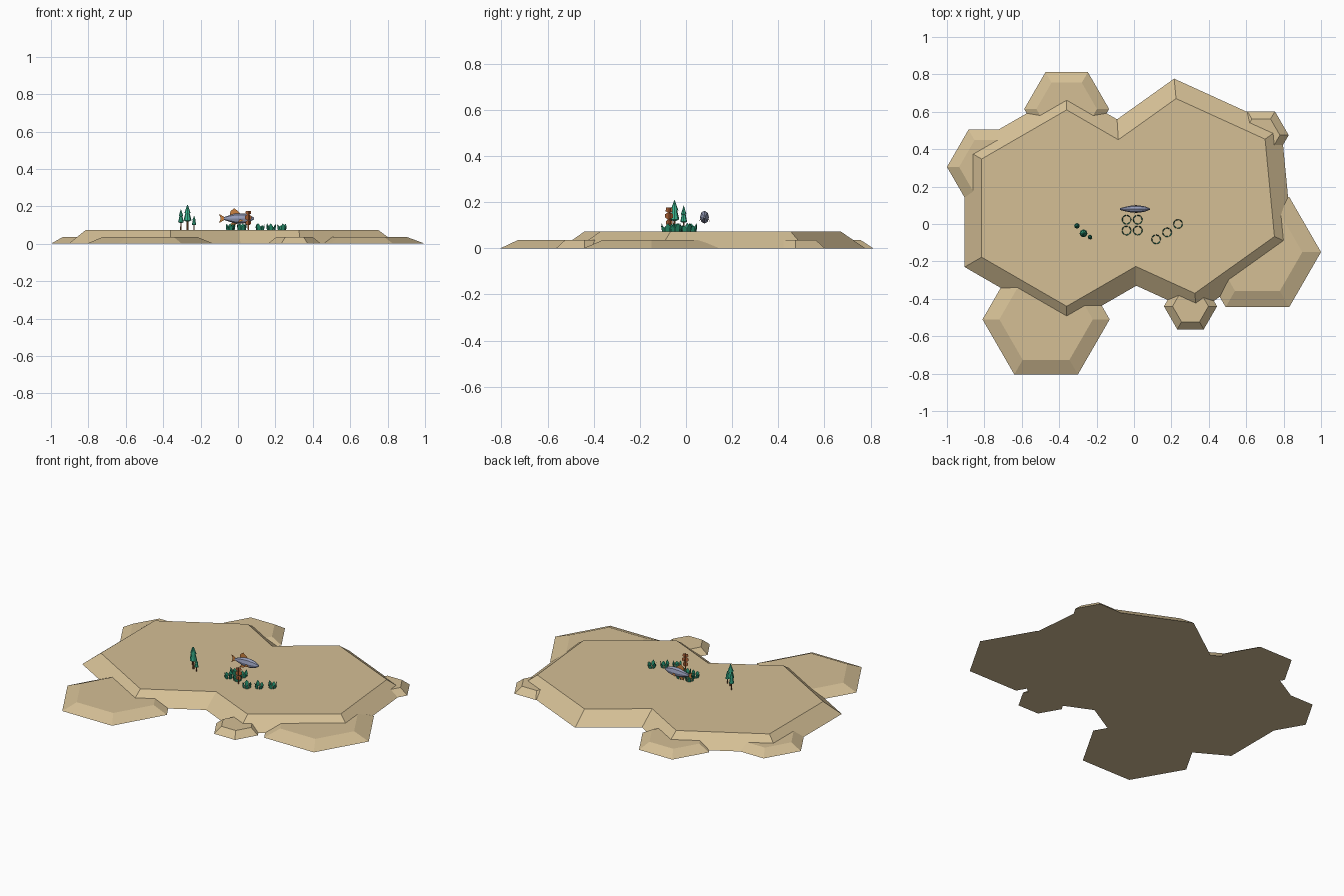
import bpy, math

if "Cube" in bpy.data.objects:
    bpy.data.objects.remove(bpy.data.objects["Cube"])

def mat(name, rgb):
    m = bpy.data.materials.new(name)
    m.diffuse_color = (*rgb, 1)
    m.use_nodes = True
    m.node_tree.nodes["Principled BSDF"].inputs["Base Color"].default_value = m.diffuse_color
    return m

SAND = mat("sand", (0.66, 0.52, 0.30))
TRUNK = mat("bark", (0.25, 0.09, 0.03))
LEAF = mat("leaf", (0.04, 0.46, 0.27))
WEED = mat("weed", (0.02, 0.27, 0.15))
SCALE = mat("scales", (0.30, 0.33, 0.48))
FIN = mat("fin", (0.60, 0.22, 0.05))
CORAL = mat("coral", (0.45, 0.13, 0.04))
TOP = 0.073

def add(name, verts, faces, material):
    me = bpy.data.meshes.new(name)
    me.from_pydata(verts, [], faces)
    me.materials.append(material)
    ob = bpy.data.objects.new(name, me)
    bpy.context.collection.objects.link(ob)
    return ob

def lathe(name, rings, n, material, center=(0, 0, 0), turn=0, place=None):
    """Stack of (radius, height) rings with n flat sides, capped at both ends."""
    verts = []
    for r, z in rings:
        for i in range(n):
            a = math.radians(turn) + 2 * math.pi * i / n
            p = (r * math.cos(a), r * math.sin(a), z)
            if place:
                p = place(p)
            verts.append(tuple(c + q for c, q in zip(center, p)))
    faces = [tuple(range(n - 1, -1, -1)),
             tuple(range((len(rings) - 1) * n, len(rings) * n))]
    for k in range(len(rings) - 1):
        for i in range(n):
            j = (i + 1) % n
            faces.append((k*n + i, k*n + j, k*n + n + j, k*n + n + i))
    return add(name, verts, faces, material)

# main plateau: two bevelled hexagons fused together
plateau = lathe("plateau", [(0.63, 0), (0.525, TOP)], 6, SAND, (-0.36, 0.085, 0), 30)
other = lathe("plateau_right", [(0.63, 0), (0.523, TOP)], 6, SAND, (0.275, 0.15, 0), 35.5)
mod = plateau.modifiers.new("fuse", 'BOOLEAN')
mod.operation, mod.object, mod.solver = 'UNION', other, 'EXACT'
bpy.context.view_layer.objects.active = plateau
bpy.ops.object.modifier_apply(modifier="fuse")
bpy.data.objects.remove(other)

# low hexagonal ledges around the rim
for i, (x, y, r, t) in enumerate([(-0.47, -0.51, 0.34, 0.25), (0.66, -0.15, 0.34, 0.24),
                                  (-0.77, 0.305, 0.23, 0.165), (-0.36, 0.615, 0.227, 0.162),
                                  (0.302, -0.44, 0.142, 0.096), (0.68, 0.475, 0.147, 0.1)]):
    lathe(f"ledge_{i}", [(r, 0), (t, 0.037)], 6, SAND, (x, y, 0))

# trees: trunk plus two-tier crown
for i, (x, y, h, r) in enumerate([(-0.305, -0.01, 0.112, 0.015),
                                  (-0.27, -0.05, 0.137, 0.021),
                                  (-0.235, -0.07, 0.076, 0.012)]):
    lathe(f"trunk_{i}", [(r*0.28, 0), (r*0.2, h*0.5)], 6, TRUNK, (x, y, TOP))
    lathe(f"crown_{i}", [(r*0.4, h*0.34), (r, h*0.38), (r*0.55, h*0.66),
                         (r*0.8, h*0.67), (r*0.03, h)], 8, LEAF, (x, y, TOP))

# ground plants: rings of upright leaf blades
for k, (x, y) in enumerate([(-0.04, 0.023), (0.02, 0.023), (-0.04, -0.035), (0.02, -0.035),
                            (0.118, -0.082), (0.177, -0.045), (0.235, 0.0)]):
    verts, faces = [], []
    for i in range(6):
        a = math.radians(60 * i + 17 * k)
        c, s = math.cos(a), math.sin(a)
        h = 0.036 if i % 2 else 0.026
        for side, out, z in [(-0.009, 0.02, 0), (0.009, 0.02, 0), (0.011, 0.023, h*0.6),
                             (0, 0.026, h), (-0.011, 0.023, h*0.6)]:
            verts.append((x + out*c - side*s, y + out*s + side*c, TOP + z))
        faces.append(tuple(range(i*5, i*5 + 5)))
    add(f"plant_{k}", verts, faces, WEED)

# coral: crossed upright sheets, a stem with stacked lobes
half = [(0.003, 0), (0.004, 0.025), (0.015, 0.032), (0.015, 0.045), (0.005, 0.052),
        (0.019, 0.06), (0.019, 0.075), (0.006, 0.082), (0.017, 0.088), (0.014, 0.103)]
outline = half + [(-w, z) for w, z in reversed(half)]
for i, a in enumerate((0.4, 0.4 + math.pi / 2)):
    add(f"coral_sheet_{i}", [(0.055 + w*math.cos(a), -0.073 + w*math.sin(a), TOP + z)
                             for w, z in outline],
        [tuple(range(len(outline)))], CORAL)

# fish: spindle body lying along x, flat fins
FX, FY, FZ = 0.0, 0.08, 0.135
lathe("fish_body", [(0.007, -0.075), (0.016, -0.05), (0.026, -0.015), (0.028, 0.025),
                    (0.02, 0.06), (0.005, 0.085)], 8, SCALE, (FX, FY, FZ),
      place=lambda p: (p[2], p[0] * 0.7, p[1]))
for name, pts in [
        ("tail_fin", [(-0.07, 0.006), (-0.102, 0.025), (-0.092, 0), (-0.102, -0.025), (-0.07, -0.006)]),
        ("back_fin", [(-0.045, 0.014), (-0.04, 0.04), (-0.02, 0.054), (0.0, 0.04), (0.015, 0.025)]),
        ("belly_fin", [(-0.03, -0.018), (-0.045, -0.04), (-0.02, -0.038), (0.0, -0.024)])]:
    add(name, [(FX + x, FY, FZ + z) for x, z in pts], [tuple(range(len(pts)))], FIN)
for s in (-1, 1):
    add("side_fin", [(FX + 0.03, FY + s*0.017, FZ - 0.01), (FX, FY + s*0.024, FZ - 0.022),
                     (FX + 0.01, FY + s*0.017, FZ - 0.004)], [(0, 1, 2)], FIN)
